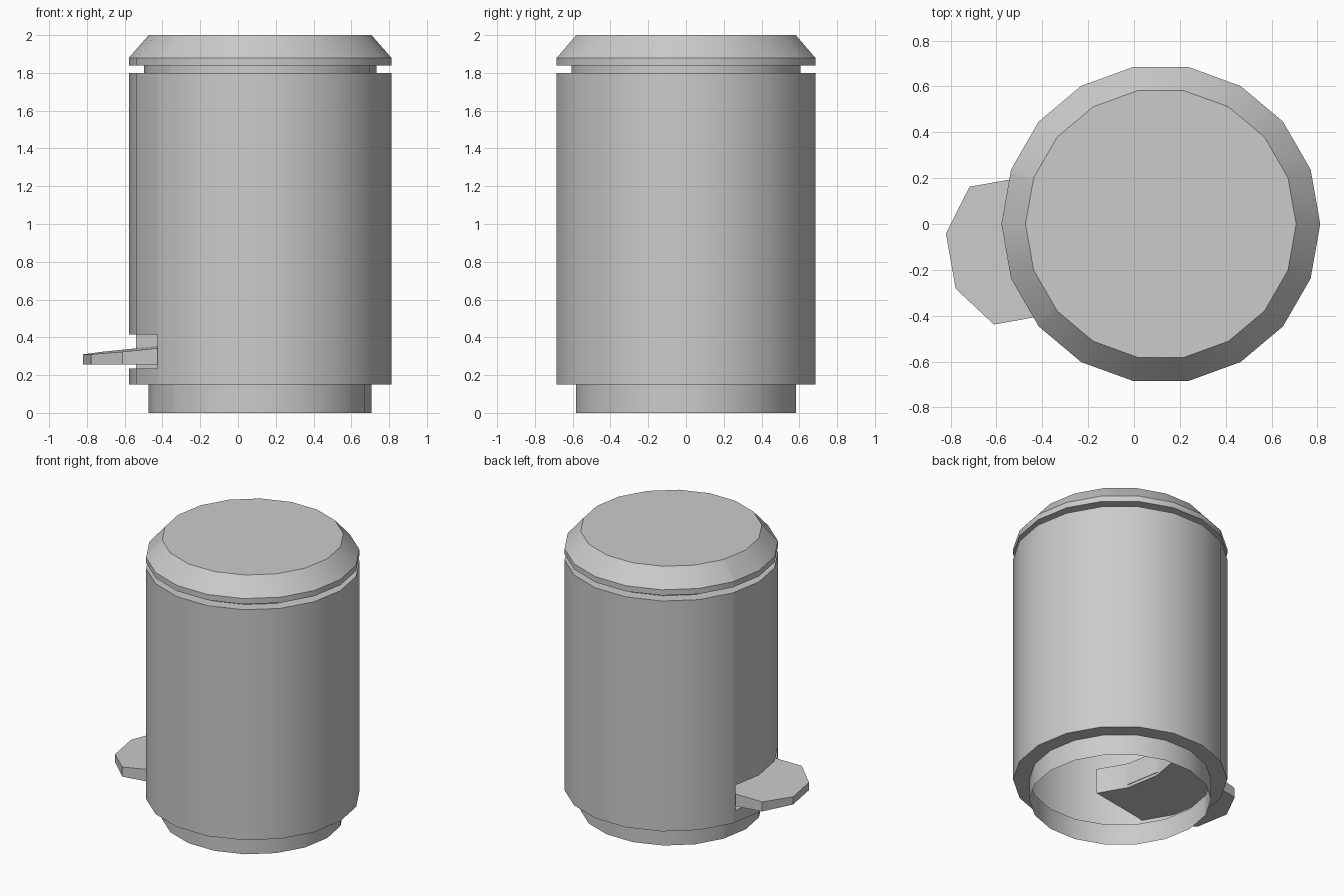
import bpy, bmesh
from math import sin, cos, radians
from mathutils import Vector

cube = bpy.data.objects.get("Cube")
if cube:
    bpy.data.objects.remove(cube, do_unlink=True)

CENTRE = Vector((0.117, 0, 0))
SIDES = 18
RADIUS = 0.695
PEDAL_DIR = 190                                   # middle of one wall panel
OUT = Vector((cos(radians(PEDAL_DIR)), sin(radians(PEDAL_DIR)), 0))
SIDE = Vector((-OUT.y, OUT.x, 0))
NOTCH_LOW, NOTCH_HIGH, NOTCH_DEPTH = 0.235, 0.415, 0.46

grey = bpy.data.materials.new("grey_metal")
grey.use_nodes = True
colour = (0.6, 0.6, 0.6, 1)
grey.diffuse_color = colour
grey.node_tree.nodes["Principled BSDF"].inputs["Base Color"].default_value = colour


def finish(name, bm):
    bmesh.ops.recalc_face_normals(bm, faces=bm.faces)
    mesh = bpy.data.meshes.new(name)
    bm.to_mesh(mesh)
    bm.free()
    mesh.materials.append(grey)
    obj = bpy.data.objects.new(name, mesh)
    bpy.context.collection.objects.link(obj)
    bpy.ops.object.select_all(action="DESELECT")
    obj.select_set(True)
    bpy.context.view_layer.objects.active = obj
    bpy.ops.object.shade_smooth_by_angle(angle=radians(30))
    return obj


def ring_points():
    """Unit polygon with two extra points where the notch sides cut the wall."""
    corners = [Vector((cos(radians(a)), sin(radians(a)), 0))
               for a in range(0, 360, 360 // SIDES)]
    points = []
    for i, corner in enumerate(corners):
        points.append(corner)
        following = corners[(i + 1) % SIDES]
        middle = i * 20 + 10
        if middle == PEDAL_DIR - 20:
            points.append(corner.lerp(following, 0.1))
        elif middle == PEDAL_DIR + 20:
            points.append(corner.lerp(following, 0.9))
    return points


def lathe(profile, cap=False):
    bm = bmesh.new()
    unit = ring_points()
    rings = [[bm.verts.new(CENTRE + p * r + Vector((0, 0, z))) for p in unit]
             for r, z in profile]
    n = len(unit)
    for low, high in zip(rings, rings[1:]):
        for i in range(n):
            j = (i + 1) % n
            bm.faces.new((low[i], low[j], high[j], high[i]))
    if cap:
        bm.faces.new(rings[-1])
    return bm


# Body: open foot ring, straight wall and top ledge
bm = lathe([(0.59, 0), (0.59, 0.15), (RADIUS, 0.15), (RADIUS, NOTCH_LOW),
            (RADIUS, NOTCH_HIGH), (RADIUS, 1.8), (0.615, 1.8)])

# Pedal recess: push the wall panels around the pedal straight inwards
panels = []
for face in bm.faces:
    c = face.calc_center_median() - CENTRE
    if NOTCH_LOW < c.z < NOTCH_HIGH and c.dot(OUT) > 0 and abs(c.dot(SIDE)) < 0.3:
        panels.append(face)
pushed = bmesh.ops.extrude_face_region(bm, geom=panels)["geom"]
bmesh.ops.translate(bm, vec=-OUT * NOTCH_DEPTH,
                    verts=[g for g in pushed if isinstance(g, bmesh.types.BMVert)])
bmesh.ops.delete(bm, geom=[f for f in panels if f.is_valid], context="FACES")
finish("body", bm)

# Lid: narrow neck, rim and bevelled flat top
finish("lid", lathe([(0.615, 1.8), (0.615, 1.84), (RADIUS, 1.84),
                     (RADIUS, 1.88), (0.59, 2.0)], cap=True))

# Pedal: chamfered plate with a gently sloping top
half = [(0.22, 0.305), (0.793, 0.305), (0.93, 0.122)]
outline = half + [(u, -v) for u, v in reversed(half)]
bm = bmesh.new()
bottom, top = [], []
for u, v in outline:
    spot = CENTRE + OUT * u + SIDE * v
    bottom.append(bm.verts.new(spot + Vector((0, 0, 0.255))))
    top.append(bm.verts.new(spot + Vector((0, 0, 0.31 + 0.1 * (0.93 - u)))))
bm.faces.new(bottom[::-1])
bm.faces.new(top)
for i in range(len(outline)):
    j = (i + 1) % len(outline)
    bm.faces.new((bottom[i], bottom[j], top[j], top[i]))
finish("pedal", bm)
